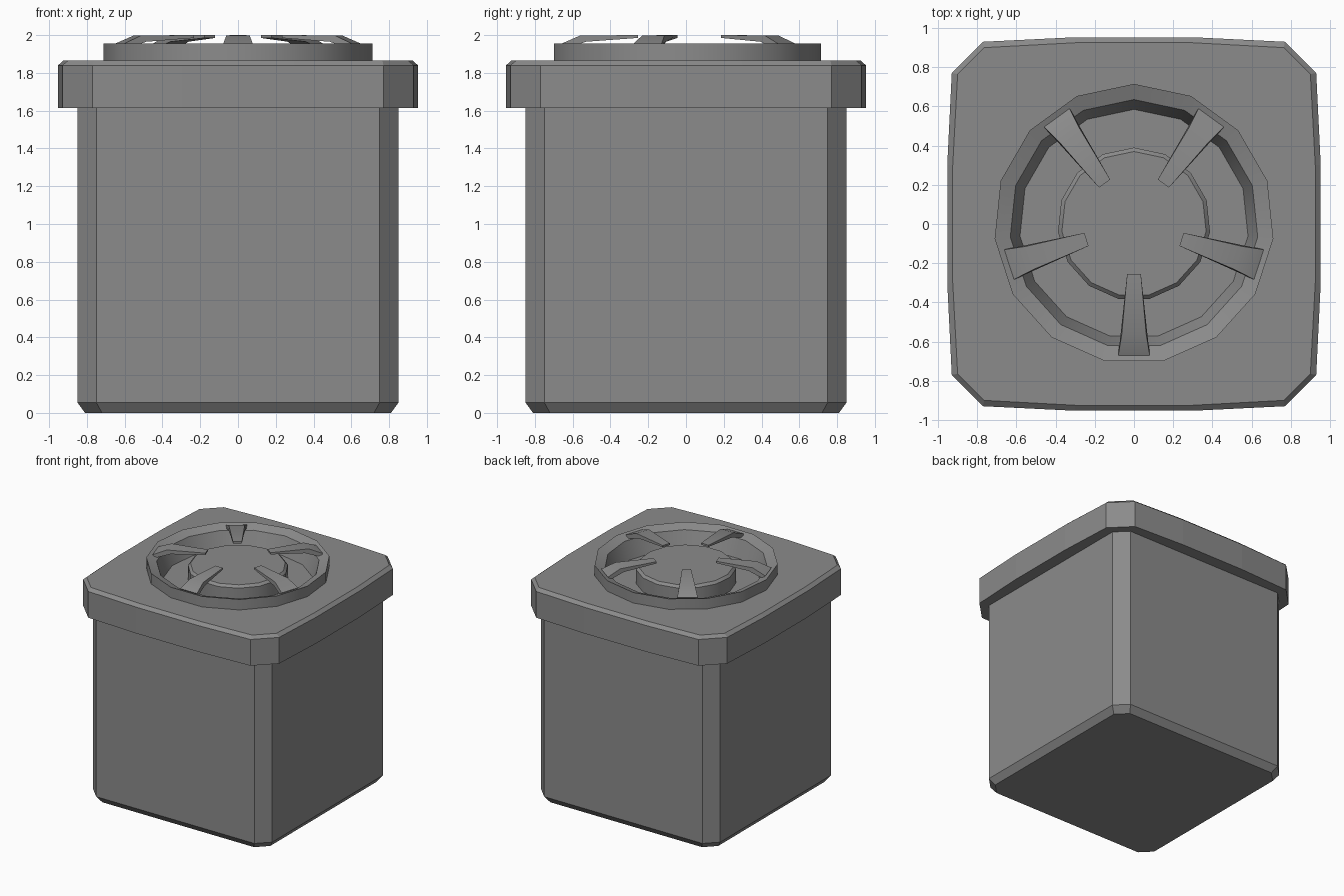
import bpy, bmesh, math
from mathutils import Matrix

cube = bpy.data.objects.get("Cube")
if cube:
    bpy.data.objects.remove(cube, do_unlink=True)

grey = bpy.data.materials.new("matte_grey")
grey.use_nodes = True
colour = (0.26, 0.26, 0.26, 1)
grey.diffuse_color = colour
grey.node_tree.nodes["Principled BSDF"].inputs["Base Color"].default_value = colour


def finish(name, bm, smooth=True):
    bmesh.ops.recalc_face_normals(bm, faces=bm.faces)
    mesh = bpy.data.meshes.new(name)
    bm.to_mesh(mesh)
    bm.free()
    mesh.materials.append(grey)
    obj = bpy.data.objects.new(name, mesh)
    bpy.context.collection.objects.link(obj)
    if smooth:
        bpy.ops.object.select_all(action="DESELECT")
        obj.select_set(True)
        bpy.context.view_layer.objects.active = obj
        bpy.ops.object.shade_smooth_by_angle(angle=math.radians(30))
    return obj


def loft(name, loops, smooth=True):
    """Skin a stack of matching 3D loops and cap both ends."""
    bm = bmesh.new()
    rings = [[bm.verts.new(p) for p in loop] for loop in loops]
    n = len(rings[0])
    for a, b in zip(rings, rings[1:]):
        for i in range(n):
            j = (i + 1) % n
            bm.faces.new((a[i], a[j], b[j], b[i]))
    bm.faces.new(rings[0])
    bm.faces.new(rings[-1])
    return finish(name, bm, smooth)


def four_sided(side, z):
    """Repeat the outline of the front side around all four sides."""
    return [(Matrix.Rotation(k * math.pi / 2, 2) @ p).to_tuple() + (z,)
            for k in range(4) for p in map(lambda q: Matrix.Identity(2) @ q, side)]


def circle(radius, z, n=15):
    return [(radius * math.sin(i * math.tau / n), radius * math.cos(i * math.tau / n), z)
            for i in range(n)]


from mathutils import Vector


def square(half, corner, z):
    return four_sided([Vector((-corner, -half)), Vector((corner, -half))], z)


def bulged(half, corner_half, corner, z):
    return four_sided([Vector((-corner, -corner_half)), Vector((-0.3, -half)),
                       Vector((0.3, -half)), Vector((corner, -corner_half))], z)


# Box body with chamfered corners and base
loft("body", [square(0.81, 0.72, 0), square(0.85, 0.75, 0.055),
              square(0.85, 0.75, 1.64)], smooth=False)

# Overhanging lid with slightly bowed sides and a round well
lid = loft("lid", [bulged(0.953, 0.93, 0.77, 1.615), bulged(0.953, 0.93, 0.77, 1.84),
                   bulged(0.925, 0.9, 0.765, 1.865)], smooth=False)
cutter = loft("well_cutter", [circle(0.67, 1.7), circle(0.67, 2.1)], smooth=False)
cutter.hide_render = True
cutter.hide_viewport = True
cut = lid.modifiers.new("well", "BOOLEAN")
cut.operation = "DIFFERENCE"
cut.solver = "EXACT"
cut.object = cutter

# Raised rim, sloping inwards to the well floor
loft("rim_and_well", [circle(0.6, 1.72), circle(0.715, 1.85), circle(0.715, 1.955),
                      circle(0.635, 1.925), circle(0.585, 1.78)])

# Central hub
loft("hub", [circle(0.39, 1.75), circle(0.39, 1.9), circle(0.37, 1.92)])

# Five bent claws reaching inwards from the rim
profile = [(0.255, 1.985, 0.035), (0.255, 2.0, 0.035), (0.56, 1.998, 0.062),
           (0.67, 1.95, 0.08), (0.65, 1.925, 0.08), (0.53, 1.965, 0.06)]
for k in range(5):
    turn = Matrix.Rotation(math.radians(-90 + 72 * k), 3, "Z")
    loft(f"claw_{k + 1}", [[turn @ Vector((r, side * w, z)) for r, z, w in profile]
                           for side in (-1, 1)])
